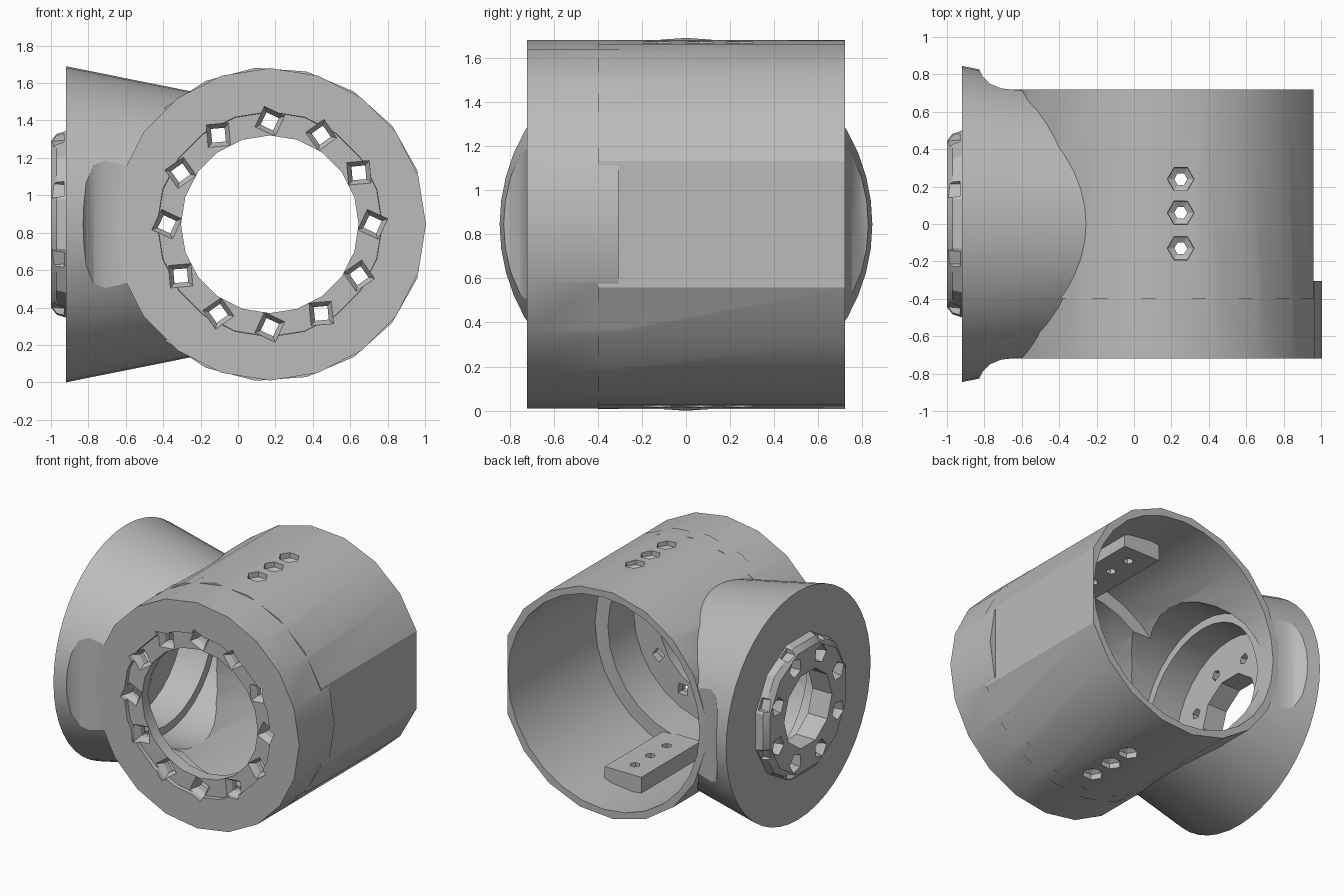
import bpy, bmesh, math
from mathutils import Matrix, Vector

if "Cube" in bpy.data.objects:
    bpy.data.objects.remove(bpy.data.objects["Cube"])

CX, CZ = 0.17, 0.845          # centre of the main tube
grey = bpy.data.materials.new("mid_grey")
grey.use_nodes = True
grey.diffuse_color = (0.5, 0.5, 0.5, 1)
grey.node_tree.nodes["Principled BSDF"].inputs["Base Color"].default_value = (0.5, 0.5, 0.5, 1)


def loft(name, rings):
    """Closed solid through equal-length rings of points."""
    bm = bmesh.new()
    rows = [[bm.verts.new(p) for p in ring] for ring in rings]
    n = len(rows[0])
    for a, b in zip(rows, rows[1:]):
        for i in range(n):
            j = (i + 1) % n
            bm.faces.new((a[i], a[j], b[j], b[i]))
    bm.faces.new(rows[0])
    bm.faces.new(rows[-1])
    bmesh.ops.recalc_face_normals(bm, faces=bm.faces)
    me = bpy.data.meshes.new(name)
    bm.to_mesh(me)
    bm.free()
    ob = bpy.data.objects.new(name, me)
    bpy.context.collection.objects.link(ob)
    me.materials.append(grey)
    return ob


def turned(name, axis, centre, profile, angles):
    """Solid of revolution; profile holds (position along axis, radius)."""
    rings = []
    for t, r in profile:
        ring = []
        for deg in angles:
            c, s = r * math.cos(math.radians(deg)), r * math.sin(math.radians(deg))
            offset = {"x": (t, c, s), "y": (c, t, s), "z": (c, s, t)}[axis]
            ring.append(Vector(centre) + Vector(offset))
        rings.append(ring)
    return loft(name, rings)


def sides(n, start=0):
    return [start + 360 * i / n for i in range(n)]


def combine(target, tool, op):
    mod = target.modifiers.new("cut", "BOOLEAN")
    mod.operation, mod.object, mod.solver = op, tool, "EXACT"
    bpy.context.view_layer.objects.active = target
    bpy.ops.object.modifier_apply(modifier=mod.name)
    bpy.data.objects.remove(tool)


def block(name, lo, hi):
    return loft(name, [[(x, y, z) for x, y in
                        ((lo[0], lo[1]), (hi[0], lo[1]), (hi[0], hi[1]), (lo[0], hi[1]))]
                       for z in (lo[2], hi[2])])


tube_centre, side_centre = (CX, 0, CZ), (0, 0, CZ)

# Main tube: flat-sided rear, rounder front band
rear_angles = [-20, 20] + [20 + 320 * i / 17 for i in range(1, 17)]
body = turned("bracket_body", "y", tube_centre, [(-0.4, 0.84), (0.72, 0.84)], rear_angles)
band = turned("front_band", "y", tube_centre, [(-0.72, 0.835), (-0.305, 0.835)], sides(20))
combine(body, band, "UNION")

# Tapered side socket, flattened front and back with a curved flange
socket = turned("side_socket", "x", side_centre, [(-0.92, 0.845), (0.1, 0.64)], sides(48))
for s in (-1, 1):
    flank = [(-0.83, 1), (-0.83, 0.83), (-0.81, 0.79), (-0.77, 0.75), (-0.71, 0.725),
             (-0.62, 0.715), (0.3, 0.715), (0.3, 1)]
    cutter = loft("flank_cutter", [[(x, s * y, z) for x, y in flank] for z in (-0.2, 2)])
    combine(socket, cutter, "DIFFERENCE")
combine(body, socket, "UNION")

# Raised disc on the end of the socket
disc = turned("end_disc", "x", side_centre, [(-1.0, 0.46), (-0.97, 0.5), (-0.88, 0.53)], sides(12, 15))
combine(body, disc, "UNION")

# Bores: stepped main bore, front window, side bore and end window
cuts = [
    ("y", tube_centre, [(-0.6, 0.68), (-0.3, 0.68), (-0.3, 0.785), (1, 0.785)], sides(28)),
    ("y", tube_centre, [(-1, 0.475), (-0.5, 0.475)], sides(20)),
    ("y", tube_centre, [(-1, 0.62), (-0.69, 0.6)], sides(20)),
    ("x", side_centre, [(-0.84, 0.56), (-0.6, 0.56), (-0.6, 0.62), (0.17, 0.62)], sides(32)),
    ("x", side_centre, [(-1.1, 0.28), (-0.7, 0.28)], sides(10)),
]
for axis, centre, profile, angles in cuts:
    combine(body, turned("bore_cutter", axis, centre, profile, angles), "DIFFERENCE")

# Ring of countersunk holes on the front flange
for a in sides(12):
    t = math.radians(a)
    centre = (CX + 0.55 * math.cos(t), 0, CZ + 0.55 * math.sin(t))
    profile = [(-0.8, 0.085), (-0.69, 0.085), (-0.65, 0.052), (-0.5, 0.052)]
    combine(body, turned("hole_cutter", "y", centre, profile, sides(4, a + 20)), "DIFFERENCE")

# Holes and edge pockets on the end disc
for a in sides(8, 22.5):
    t = math.radians(a)
    for r, profile in ((0.38, [(-1.1, 0.07), (-0.97, 0.07), (-0.93, 0.04), (-0.7, 0.04)]),
                       (0.52, [(-1.1, 0.09), (-0.93, 0.06)])):
        centre = (0, r * math.cos(t), CZ + r * math.sin(t))
        combine(body, turned("hole_cutter", "x", centre, profile, sides(5, a)), "DIFFERENCE")

# Rails inside the tube, top and bottom, each with three screw holes
for s in (-1, 1):
    z = sorted((CZ + s * 0.66, CZ + s * 0.8))
    rail = block("screw_rail", (0.1, -0.32, z[0]), (0.4, 0.38, z[1]))
    combine(body, rail, "UNION")
    for y in (-0.13, 0.06, 0.24):
        profile = [(s * 0.5, 0.035), (s * 0.77, 0.035), (s * 0.79, 0.07), (s * 0.9, 0.075)]
        hole = turned("hole_cutter", "z", (0.25, y, CZ), profile, sides(6))
        combine(body, hole, "DIFFERENCE")

# Sharp edges stay crisp, curved walls stay smooth
bpy.ops.object.select_all(action="DESELECT")
body.select_set(True)
bpy.context.view_layer.objects.active = body
bpy.ops.object.shade_smooth_by_angle(angle=math.radians(25))
